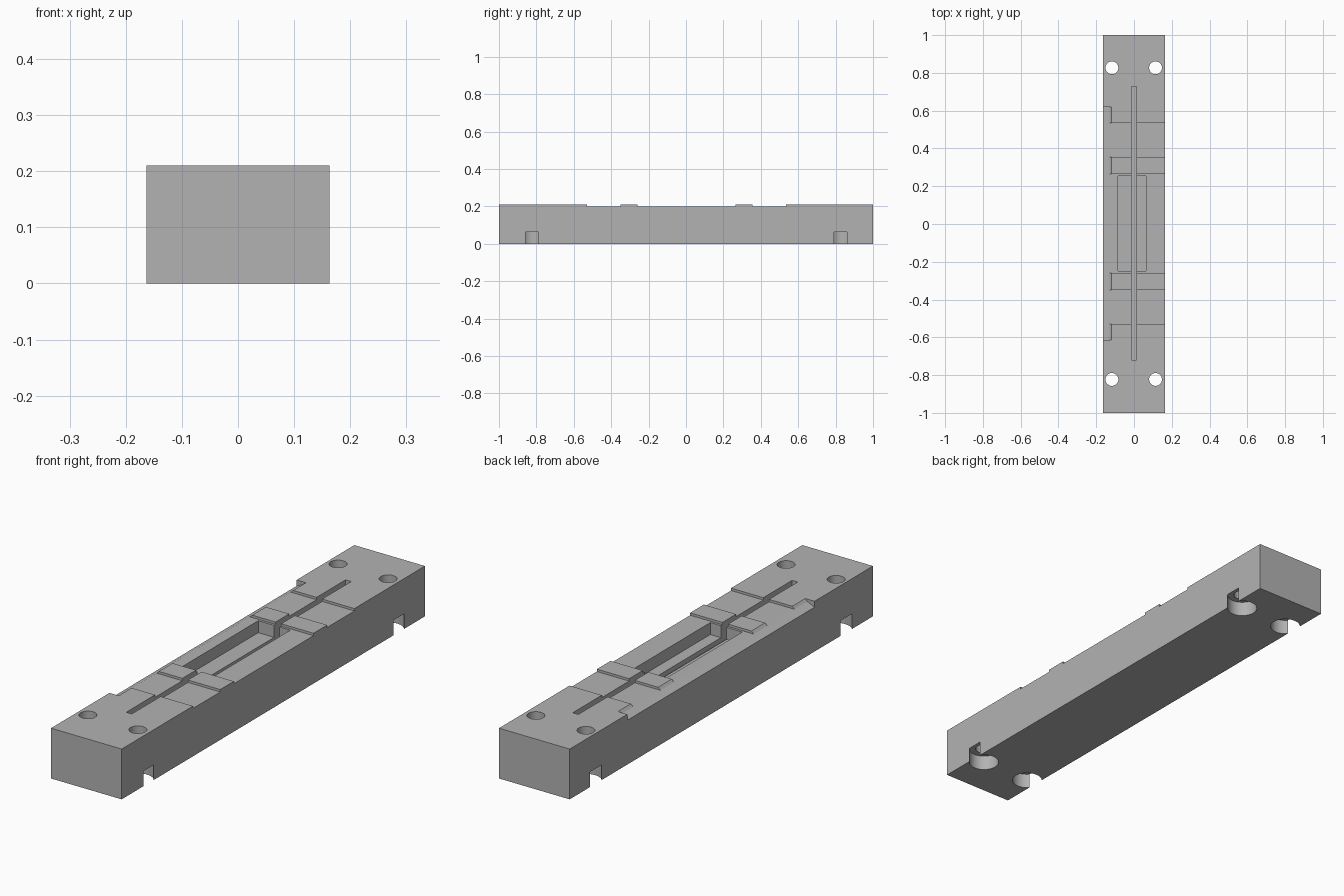
import bpy
import bmesh
from math import radians

if "Cube" in bpy.data.objects:
    bpy.data.objects.remove(bpy.data.objects["Cube"], do_unlink=True)

HALF_W, HEIGHT, FLOOR = 0.163, 0.21, 0.2

grey = bpy.data.materials.new("matte_grey")
grey.use_nodes = True
grey.diffuse_color = (0.45, 0.45, 0.45, 1)
grey.node_tree.nodes["Principled BSDF"].inputs["Base Color"].default_value = grey.diffuse_color


def box(name, x, y, z):
    """Box spanning the given x, y and z ranges."""
    return prism(name, [(x[0], z[0]), (x[1], z[0]), (x[1], z[1]), (x[0], z[1])], y)


def prism(name, profile, y):
    """Extrude an x-z profile along y."""
    bm = bmesh.new()
    face = bm.faces.new([bm.verts.new((px, y[0], pz)) for px, pz in profile])
    ext = bmesh.ops.extrude_face_region(bm, geom=[face])
    moved = [v for v in ext["geom"] if isinstance(v, bmesh.types.BMVert)]
    bmesh.ops.translate(bm, verts=moved, vec=(0, y[1] - y[0], 0))
    bmesh.ops.recalc_face_normals(bm, faces=bm.faces)
    mesh = bpy.data.meshes.new(name)
    bm.to_mesh(mesh)
    bm.free()
    mesh.materials.append(grey)
    ob = bpy.data.objects.new(name, mesh)
    bpy.context.collection.objects.link(ob)
    return ob


def cylinder(name, x, y, z, radius):
    bpy.ops.mesh.primitive_cylinder_add(vertices=48, radius=radius, depth=z[1] - z[0],
                                        location=(x, y, (z[0] + z[1]) / 2))
    ob = bpy.context.object
    ob.name = name
    ob.data.materials.append(grey)
    return ob


def cut(target, cutter):
    """Subtract the cutter, then discard it."""
    cutter.hide_render = True
    bpy.ops.object.select_all(action="DESELECT")
    bpy.context.view_layer.objects.active = target
    target.select_set(True)
    mod = target.modifiers.new("cut", "BOOLEAN")
    mod.operation = "DIFFERENCE"
    mod.solver = "EXACT"
    mod.object = cutter
    bpy.ops.object.modifier_apply(modifier=mod.name)
    bpy.data.objects.remove(cutter, do_unlink=True)


# Main block
block = box("base_block", (-HALF_W, HALF_W), (-1, 1), (0, HEIGHT))

# Shallow recesses across the top, leaving two raised pads
for span in [(-0.53, -0.35), (-0.26, 0.265), (0.355, 0.535)]:
    cut(block, box("recess_cutter", (-0.3, 0.3), span, (FLOOR, 0.3)))

# Sloped relief along one long edge
relief = [(-0.12, 0.3), (-0.12, HEIGHT), (-0.13, FLOOR), (-HALF_W, 0.185), (-0.2, 0.17), (-0.2, 0.3)]
cut(block, prism("relief_cutter", relief, (-0.615, 0.62)))

# Central pocket and the deeper long slot through it
cut(block, box("pocket_cutter", (-0.085, 0.063), (-0.25, 0.255), (0.15, 0.3)))
cut(block, box("slot_cutter", (-0.012, 0.014), (-0.72, 0.727), (0.13, 0.31)))

# Corner bolt holes with counterbores breaking out of the sides
for x in (-0.117, 0.114):
    for y in (-0.823, 0.827):
        cut(block, cylinder("hole_cutter", x, y, (-0.1, 0.3), 0.034))
        cut(block, cylinder("counterbore_cutter", x, y, (-0.1, 0.063), 0.06))

bpy.ops.object.select_all(action="DESELECT")
block.select_set(True)
bpy.context.view_layer.objects.active = block
bpy.ops.object.shade_smooth_by_angle(angle=radians(20))
